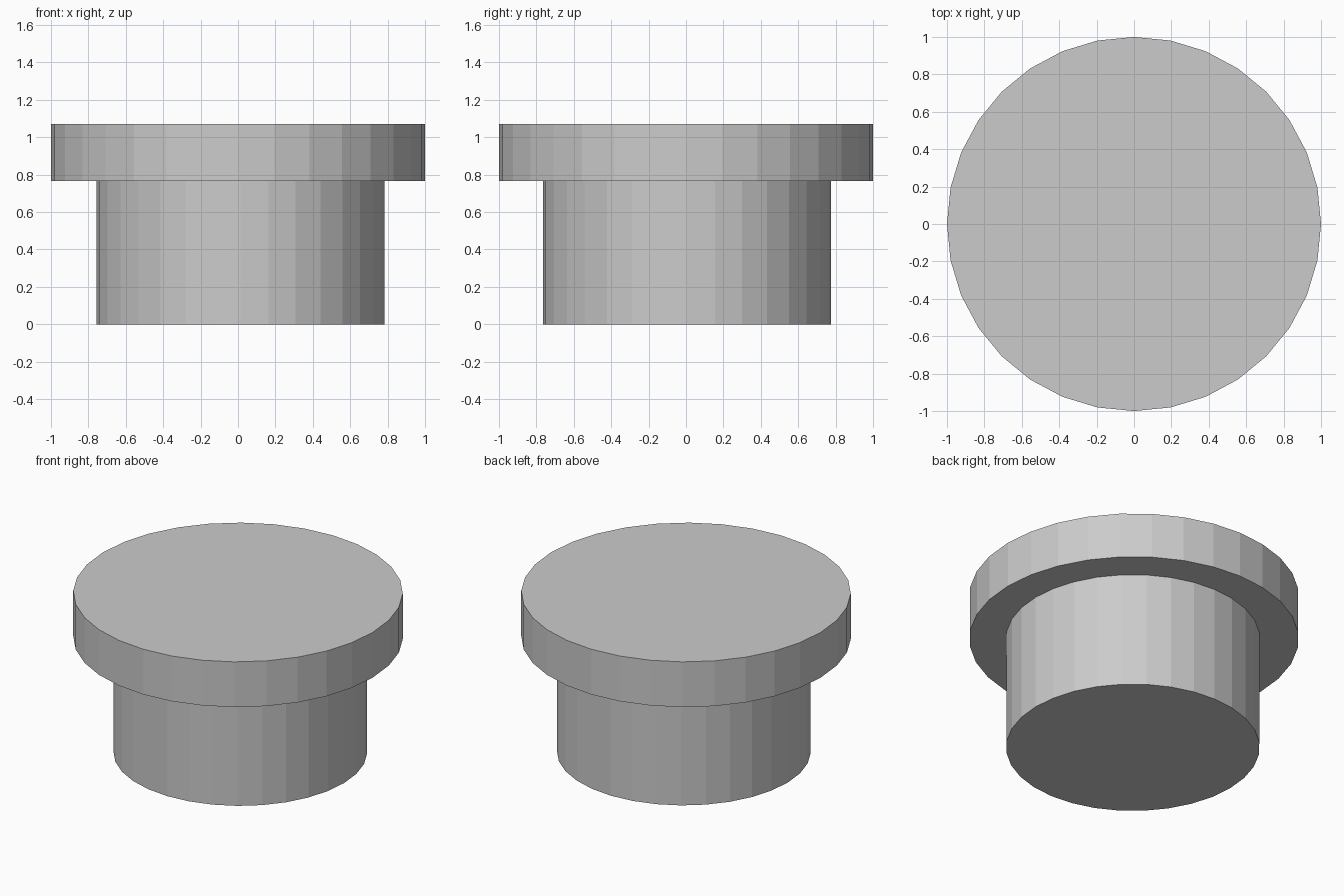
import bpy

if "Cube" in bpy.data.objects:
    bpy.data.objects.remove(bpy.data.objects["Cube"])


def disc(name, radius, z0, z1, x=0.0, y=0.0):
    bpy.ops.mesh.primitive_cylinder_add(
        vertices=32, radius=radius, depth=z1 - z0, location=(x, y, (z0 + z1) / 2))
    bpy.context.object.name = name


# Narrow lower plug, very slightly off centre
disc("plug_stem", 0.77, 0.0, 0.767, 0.013, 0.005)

# Wide flat cap
disc("plug_cap", 1.0, 0.767, 1.07)
